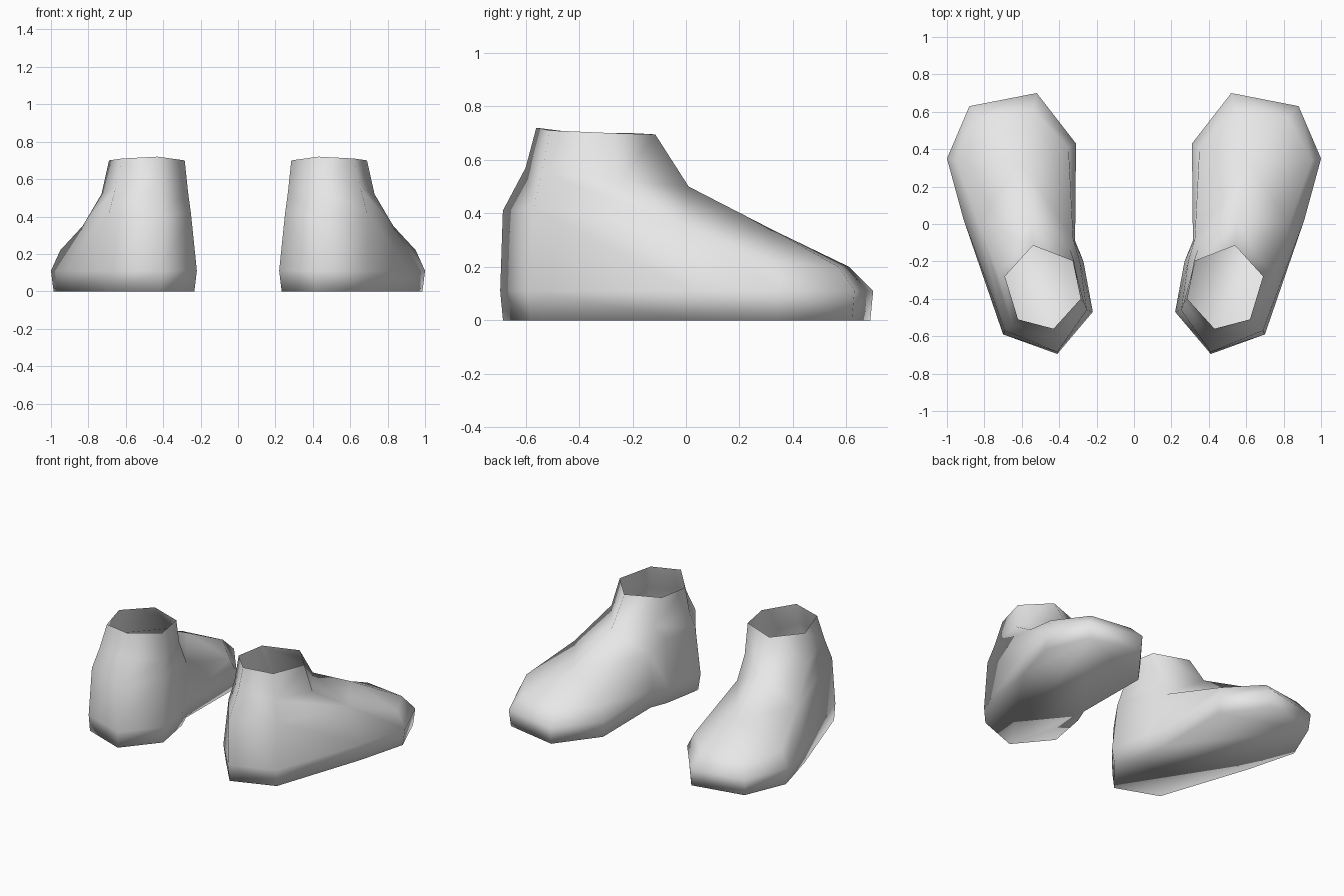
import bpy, bmesh

if "Cube" in bpy.data.objects:
    bpy.data.objects.remove(bpy.data.objects["Cube"])

grey = bpy.data.materials.new("light_grey")
grey.diffuse_color = (0.8, 0.8, 0.8, 1)
grey.use_nodes = True
grey.node_tree.nodes["Principled BSDF"].inputs["Base Color"].default_value = grey.diffuse_color

# Widest outline of the foot, from the toe tip round the outer side and heel
outline = [(.52, .70), (.88, .63), (1.0, .35), (.91, .02), (.70, -.59),
           (.41, -.695), (.22, -.47), (.27, -.20), (.315, -.09), (.31, .43)]
# Shoulder line: low over the toes, high round the heel
shoulder = [(.54, .61, .20), (.82, .57, .20), (.95, .34, .22), (.83, 0, .35),
            (.69, -.57, .42), (.41, -.685, .41), (.252, -.46, .42),
            (.29, -.20, .42), (.325, -.08, .36), (.35, .41, .20)]
# Six-sided ankle and cuff rings, from the instep round the inner side
ankle = [(.55, .01, .50), (.34, -.14, .52), (.267, -.42, .53),
         (.42, -.60, .57), (.655, -.54, .55), (.73, -.25, .52)]
cuff = [(.54, -.115, .695), (.32, -.20, .70), (.285, -.40, .70),
        (.43, -.56, .72), (.62, -.51, .71), (.69, -.28, .70)]


def bridge(bm, lower, upper):
    n = len(lower)
    for i in range(n):
        j = (i + 1) % n
        bm.faces.new((lower[i], lower[j], upper[j], upper[i]))


def build_shoe(name, side):
    bm = bmesh.new()

    def ring(points):
        return [bm.verts.new((side * x, y, z)) for x, y, z in points]

    # Sole and lower wall
    a = ring([(.6 + (x - .6) * .965, y * .985, 0) for x, y in outline])
    b = ring([(x, y, .11) for x, y in outline])
    c, d, e = ring(shoulder), ring(ankle), ring(cuff)
    m = ring([(.61, .33, .335)])[0]
    bm.faces.new(a)
    bridge(bm, a, b)
    bridge(bm, b, c)
    # Toe cap, instep and heel, joining the foot to the ankle
    for face in ((c[0], c[1], m), (c[1], c[2], m), (c[2], c[3], m),
                 (c[3], d[0], m), (c[3], d[5], d[0]),
                 (c[3], c[4], d[4], d[5]), (c[4], c[5], d[3], d[4]),
                 (c[5], c[6], d[2], d[3]), (c[6], c[7], d[1], d[2]),
                 (c[7], c[8], d[1]), (c[8], d[0], d[1]),
                 (c[8], c[9], m, d[0]), (c[9], c[0], m)):
        bm.faces.new(face)
    # Open cuff
    bridge(bm, d, e)
    bmesh.ops.recalc_face_normals(bm, faces=bm.faces)
    # Make sure the sole faces down
    bm.faces.ensure_lookup_table()
    bm.normal_update()
    if bm.faces[0].normal.z > 0:
        bmesh.ops.reverse_faces(bm, faces=bm.faces)
    for f in bm.faces:
        f.smooth = True
    mesh = bpy.data.meshes.new(name)
    bm.to_mesh(mesh)
    bm.free()
    mesh.materials.append(grey)
    bpy.context.collection.objects.link(bpy.data.objects.new(name, mesh))


build_shoe("right_shoe", 1)
build_shoe("left_shoe", -1)
